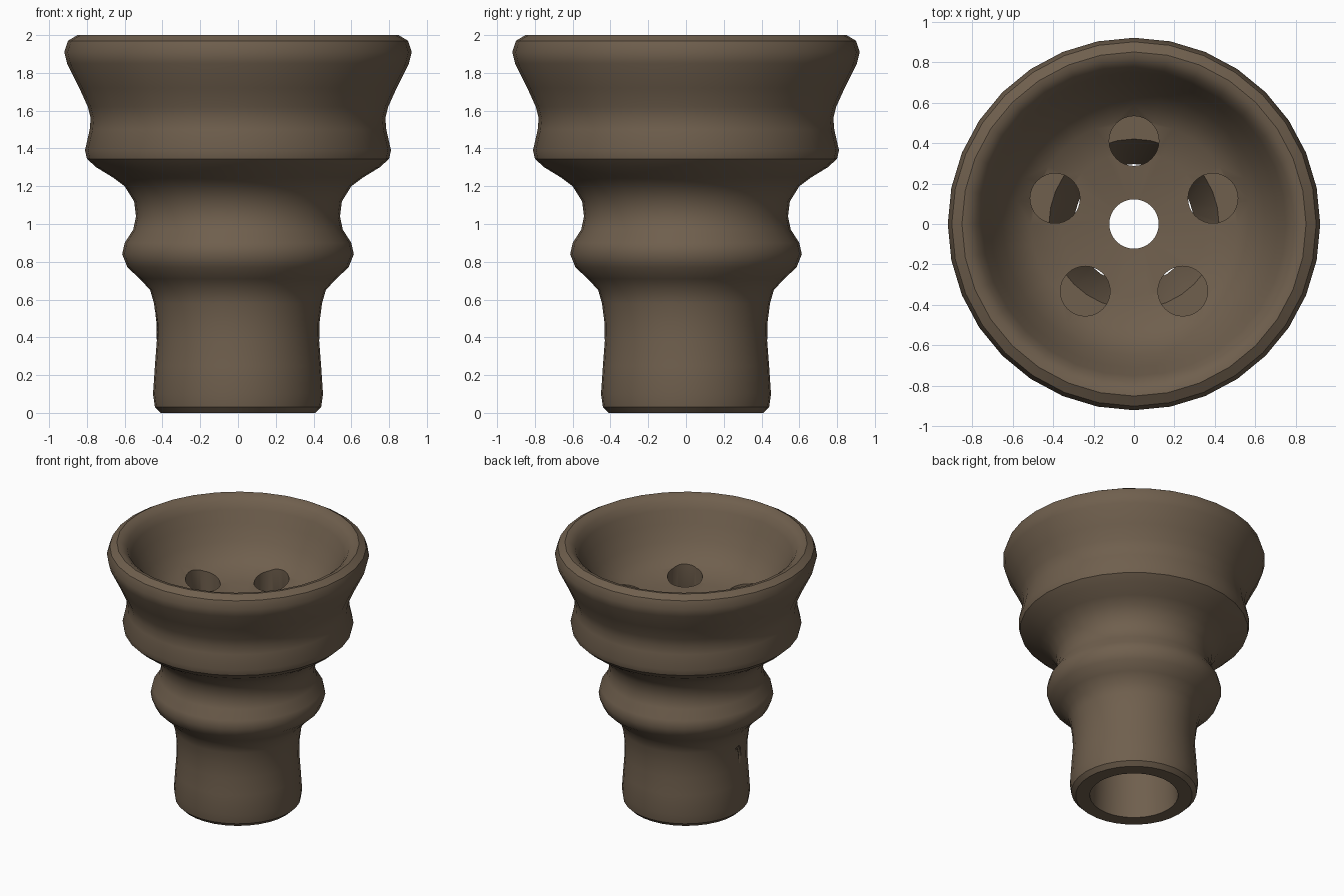
import bpy, bmesh, math
from mathutils import Matrix, Vector

cube = bpy.data.objects.get("Cube")
if cube:
    bpy.data.objects.remove(cube, do_unlink=True)

SEGMENTS = 32

clay = bpy.data.materials.new("brown_clay")
clay.use_nodes = True
clay.diffuse_color = (0.16, 0.115, 0.075, 1)
clay.node_tree.nodes["Principled BSDF"].inputs["Base Color"].default_value = clay.diffuse_color


def add_object(name, bm):
    bmesh.ops.recalc_face_normals(bm, faces=bm.faces)
    mesh = bpy.data.meshes.new(name)
    bm.to_mesh(mesh)
    bm.free()
    mesh.materials.append(clay)
    obj = bpy.data.objects.new(name, mesh)
    bpy.context.collection.objects.link(obj)
    return obj


def lathe(name, profile):
    """Turn a closed (radius, height) outline around the z axis."""
    bm = bmesh.new()
    rings = []
    for i in range(SEGMENTS):
        a = math.tau * i / SEGMENTS
        rings.append([bm.verts.new((r * math.cos(a), r * math.sin(a), z)) for r, z in profile])
    for i, ring in enumerate(rings):
        following = rings[(i + 1) % SEGMENTS]
        for j in range(len(profile)):
            k = (j + 1) % len(profile)
            bm.faces.new((ring[j], following[j], following[k], ring[k]))
    return add_object(name, bm)


def cut(target, cutter):
    cutter.hide_render = True
    mod = target.modifiers.new("cut", "BOOLEAN")
    mod.operation = "DIFFERENCE"
    mod.solver = "EXACT"
    mod.object = cutter
    bpy.context.view_layer.objects.active = target
    bpy.ops.object.modifier_apply(modifier=mod.name)
    bpy.data.objects.remove(cutter, do_unlink=True)


# Outline: stem, ring, neck, cup and rim, then down inside
outer = [(0.41, 0), (0.44, 0.03), (0.45, 0.1), (0.44, 0.25), (0.43, 0.38), (0.432, 0.48),
         (0.445, 0.58), (0.465, 0.65), (0.52, 0.71), (0.585, 0.77), (0.613, 0.84),
         (0.6, 0.9), (0.555, 0.97), (0.54, 1.04), (0.55, 1.12), (0.6, 1.2), (0.66, 1.245),
         (0.75, 1.3), (0.8, 1.345), (0.81, 1.39), (0.785, 1.5), (0.78, 1.56), (0.795, 1.62),
         (0.84, 1.72), (0.905, 1.85), (0.92, 1.91), (0.9, 1.97), (0.85, 2)]
bowl_inside = [(0.82, 1.995), (0.78, 1.965), (0.75, 1.91), (0.71, 1.82), (0.65, 1.71),
               (0.59, 1.63), (0.51, 1.57), (0.36, 1.53), (0.122, 1.51)]
bore = [(0.122, 1.38), (0.5, 1.35), (0.54, 1.28), (0.42, 1.2), (0.296, 0.8), (0.296, 0.4), (0.31, 0)]
bowl = lathe("clay_bowl", outer + bowl_inside + bore)

# Five holes through the bowl floor
for i in range(5):
    a = math.radians(90 + 72 * i)
    bm = bmesh.new()
    bmesh.ops.create_cone(bm, cap_ends=True, segments=32, radius1=0.123, radius2=0.123, depth=0.6,
                          matrix=Matrix.Translation((0.41 * math.cos(a), 0.41 * math.sin(a), 1.5)))
    cut(bowl, add_object("hole_cutter", bm))

# Shallow crescent groove on the side of the stem
bm = bmesh.new()
rings = []
for i in range(9):
    a = math.radians(110 - 20 * i)
    centre = Vector((-0.436, -0.05 * math.cos(a), 0.44 + 0.09 * math.sin(a)))
    outward = Vector((0, -math.cos(a), math.sin(a)))
    size = 0.006 + 0.014 * math.sin(math.pi * i / 8)
    rings.append([bm.verts.new(centre + size * (outward * math.cos(t) + Vector((1, 0, 0)) * math.sin(t)))
                  for t in (math.tau * k / 8 for k in range(8))])
for first, second in zip(rings, rings[1:]):
    for k in range(8):
        n = (k + 1) % 8
        bm.faces.new((first[k], first[n], second[n], second[k]))
bm.faces.new(rings[0])
bm.faces.new(rings[-1])
cut(bowl, add_object("groove_cutter", bm))

# Smooth shading with crisp hole edges
bpy.ops.object.select_all(action="DESELECT")
bowl.select_set(True)
bpy.context.view_layer.objects.active = bowl
bpy.ops.object.shade_smooth_by_angle(angle=math.radians(35))
